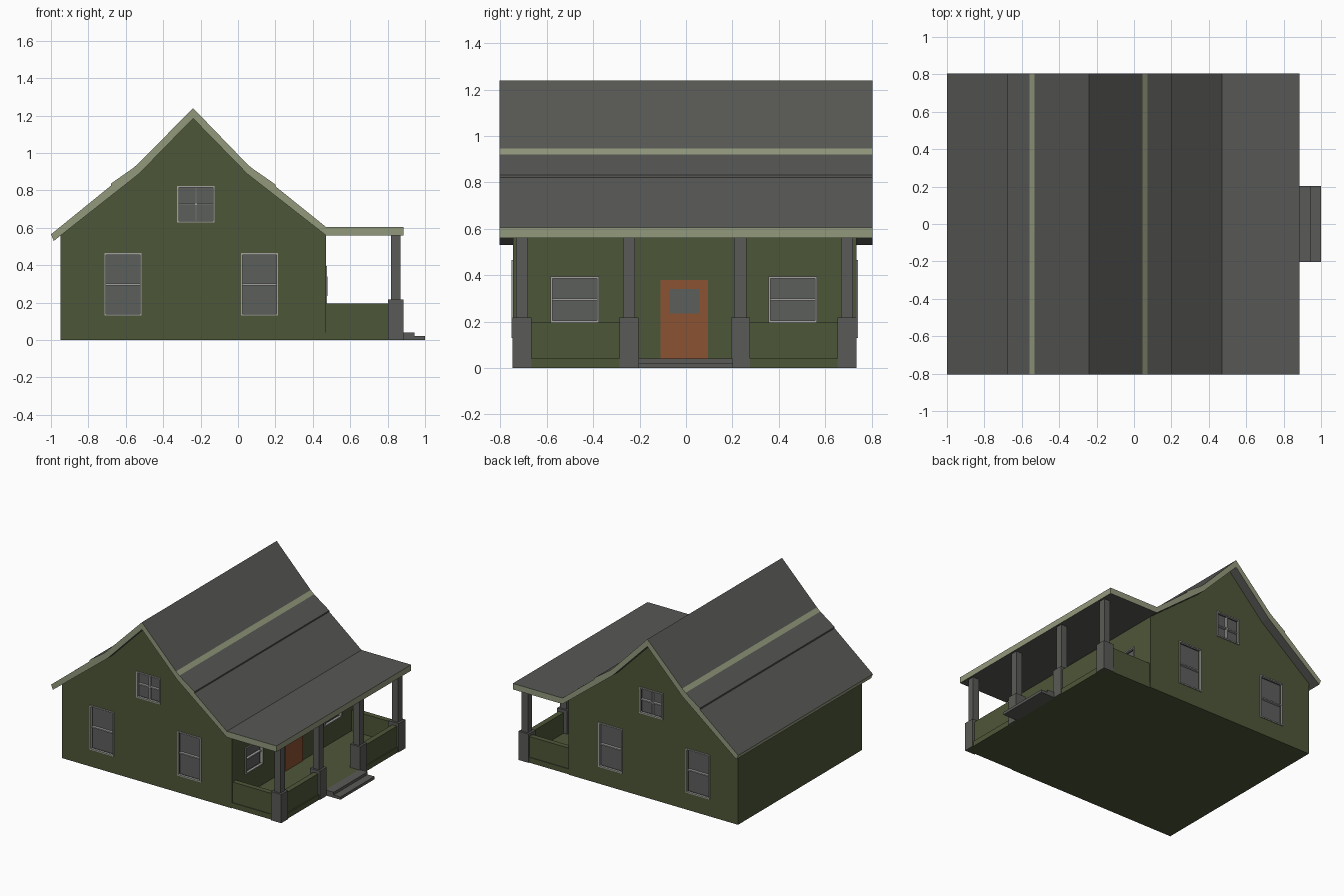
import bpy, bmesh
from mathutils import Vector

if "Cube" in bpy.data.objects:
    bpy.data.objects.remove(bpy.data.objects["Cube"])


def material(name, r, g, b):
    m = bpy.data.materials.new(name)
    m.diffuse_color = (r, g, b, 1)
    m.use_nodes = True
    m.node_tree.nodes["Principled BSDF"].inputs["Base Color"].default_value = m.diffuse_color
    return m


GREEN = material("wall green", 0.076, 0.094, 0.040)
TRIM = material("trim sage", 0.29, 0.32, 0.20)
ROOF = material("roof grey", 0.095, 0.095, 0.089)
STONE = material("post grey", 0.102, 0.102, 0.095)
GLASS = material("glass grey", 0.108, 0.112, 0.108)
FRAME = material("window frame grey", 0.36, 0.36, 0.35)
ORANGE = material("door orange", 0.26, 0.085, 0.032)


def finish(name, bm, *mats):
    bmesh.ops.recalc_face_normals(bm, faces=bm.faces)
    me = bpy.data.meshes.new(name)
    bm.to_mesh(me)
    bm.free()
    for m in mats:
        me.materials.append(m)
    ob = bpy.data.objects.new(name, me)
    bpy.context.collection.objects.link(ob)
    return ob


def add_box(bm, lo, hi):
    lo, hi = Vector(lo), Vector(hi)
    size, mid = hi - lo, (lo + hi) / 2
    for v in bmesh.ops.create_cube(bm, size=1)["verts"]:
        v.co = Vector(v.co[i] * size[i] + mid[i] for i in range(3))


def boxes(name, mat, *pairs):
    bm = bmesh.new()
    for lo, hi in pairs:
        add_box(bm, lo, hi)
    return finish(name, bm, mat)


def prism(points, y0, y1):
    """Extrude an x/z outline along y."""
    bm = bmesh.new()
    face = bm.faces.new([bm.verts.new((x, y0, z)) for x, z in points])
    geo = bmesh.ops.extrude_face_region(bm, geom=[face])["geom"]
    bmesh.ops.translate(bm, vec=(0, y1 - y0, 0),
                        verts=[g for g in geo if isinstance(g, bmesh.types.BMVert)])
    bm.normal_update()
    return bm


YF, YB = -0.745, 0.735      # gable walls
XW = 0.47                   # porch wall

# House body with a bent gable outline
body = finish("house_body", prism(
    [(-0.95, 0), (XW, 0), (XW, 0.58), (0.05, 0.91), (-0.24, 1.205),
     (-0.53, 0.91), (-0.95, 0.575)], YF, YB), GREEN)

# Roof: one bent slab with a flat porch extension
bm = prism([(-1.0, 0.565), (-0.68, 0.825), (-0.68, 0.836), (-0.56, 0.92), (-0.532, 0.945),
            (-0.24, 1.24), (0.045, 0.945), (0.073, 0.92), (0.2, 0.832), (0.2, 0.822),
            (XW, 0.605), (0.885, 0.605), (0.885, 0.56), (XW, 0.56),
            (0.05, 0.888), (-0.24, 1.185), (-0.53, 0.888), (-0.985, 0.53)], -0.805, 0.805)
bmesh.ops.recalc_face_normals(bm, faces=bm.faces)
for f in bm.faces:
    c, n = f.calc_center_median(), f.normal
    strip = abs(abs(c.x + 0.2435) - 0.3025) < 0.012 and n.z > 0.3 and c.z > 0.92
    end = abs(n.y) > 0.9 or c.x > 0.88 or c.x < -0.98
    f.material_index = int(strip or end)
finish("roof", bm, ROOF, TRIM)

# Windows: recess in the wall, glass at the back, frame and bars in front
cut = bmesh.new()


def window(name, place, u0, u1, z0, z1, cross=False):
    """place(u, depth, z) gives a point; depth is positive outwards."""
    def span(ua, ub, da, db, za, zb):
        a, b = place(ua, da, za), place(ub, db, zb)
        return tuple(map(min, a, b)), tuple(map(max, a, b))
    t, um, zm = 0.009, (u0 + u1) / 2, (z0 + z1) / 2
    add_box(cut, *span(u0 + 0.002, u1 - 0.002, -0.03, 0.05, z0 + 0.002, z1 - 0.002))
    boxes(name + "_glass", GLASS, span(u0, u1, -0.034, -0.026, z0, z1))
    bars = [span(u0, u0 + t, -0.012, 0.007, z0, z1), span(u1 - t, u1, -0.012, 0.007, z0, z1),
            span(u0 + t, u1 - t, -0.012, 0.007, z0, z0 + t),
            span(u0 + t, u1 - t, -0.012, 0.007, z1 - t, z1),
            span(u0 + t, u1 - t, -0.026, -0.006, zm - t / 2, zm + t / 2)]
    if cross:
        bars.append(span(um - t / 2, um + t / 2, -0.026, -0.006, z0 + t, z1 - t))
    boxes(name + "_frame", FRAME, *bars)


for side, y, s in (("front", YF, -1), ("back", YB, 1)):
    def gable(u, d, z, y=y, s=s):
        return (u, y + s * d, z)
    window(side + "_left_window", gable, -0.715, -0.515, 0.13, 0.465)
    window(side + "_right_window", gable, 0.015, 0.215, 0.13, 0.465)
    window(side + "_attic_window", gable, -0.325, -0.125, 0.628, 0.825, True)


def porch_wall(u, d, z):
    return (XW + d, u, z)


window("porch_window_near", porch_wall, -0.585, -0.375, 0.195, 0.395)
window("porch_window_far", porch_wall, 0.355, 0.565, 0.195, 0.395)

cutter = finish("window_cutter", cut)
cutter.hide_render = True
mod = body.modifiers.new("window recesses", "BOOLEAN")
mod.operation, mod.solver, mod.object = "DIFFERENCE", "EXACT", cutter
bpy.context.view_layer.objects.active = body
bpy.ops.object.modifier_apply(modifier=mod.name)
bpy.data.objects.remove(cutter)

# Door with a small pane
boxes("door", ORANGE, ((XW - 0.01, -0.11, 0.04), (XW + 0.006, 0.095, 0.38)))
boxes("door_pane", GLASS, ((XW, -0.072, 0.235), (XW + 0.009, 0.058, 0.34)))

# Porch floor and low walls
boxes("porch_floor", GREEN, ((XW - 0.01, YF + 0.005, 0), (0.88, YB - 0.005, 0.04)))
boxes("porch_low_walls", GREEN,
      ((XW - 0.01, YF + 0.01, 0.03), (0.81, YF + 0.05, 0.195)),
      ((XW - 0.01, YB - 0.05, 0.03), (0.81, YB - 0.01, 0.195)),
      ((0.832, -0.68, 0.03), (0.872, -0.27, 0.195)),
      ((0.832, 0.26, 0.03), (0.872, 0.67, 0.195)))

# Porch posts on square piers
for i, y in enumerate((-0.708, -0.246, 0.234, 0.695)):
    boxes(f"porch_pier_{i + 1}", STONE, ((0.802, y - 0.041, 0), (0.886, y + 0.041, 0.217)))
    boxes(f"porch_post_{i + 1}", STONE, ((0.818, y - 0.026, 0.21), (0.87, y + 0.026, 0.565)))

# Front steps
boxes("upper_step", STONE, ((0.875, -0.204, 0), (0.943, 0.202, 0.041)))
boxes("lower_step", STONE, ((0.94, -0.204, 0), (1.0, 0.202, 0.021)))
